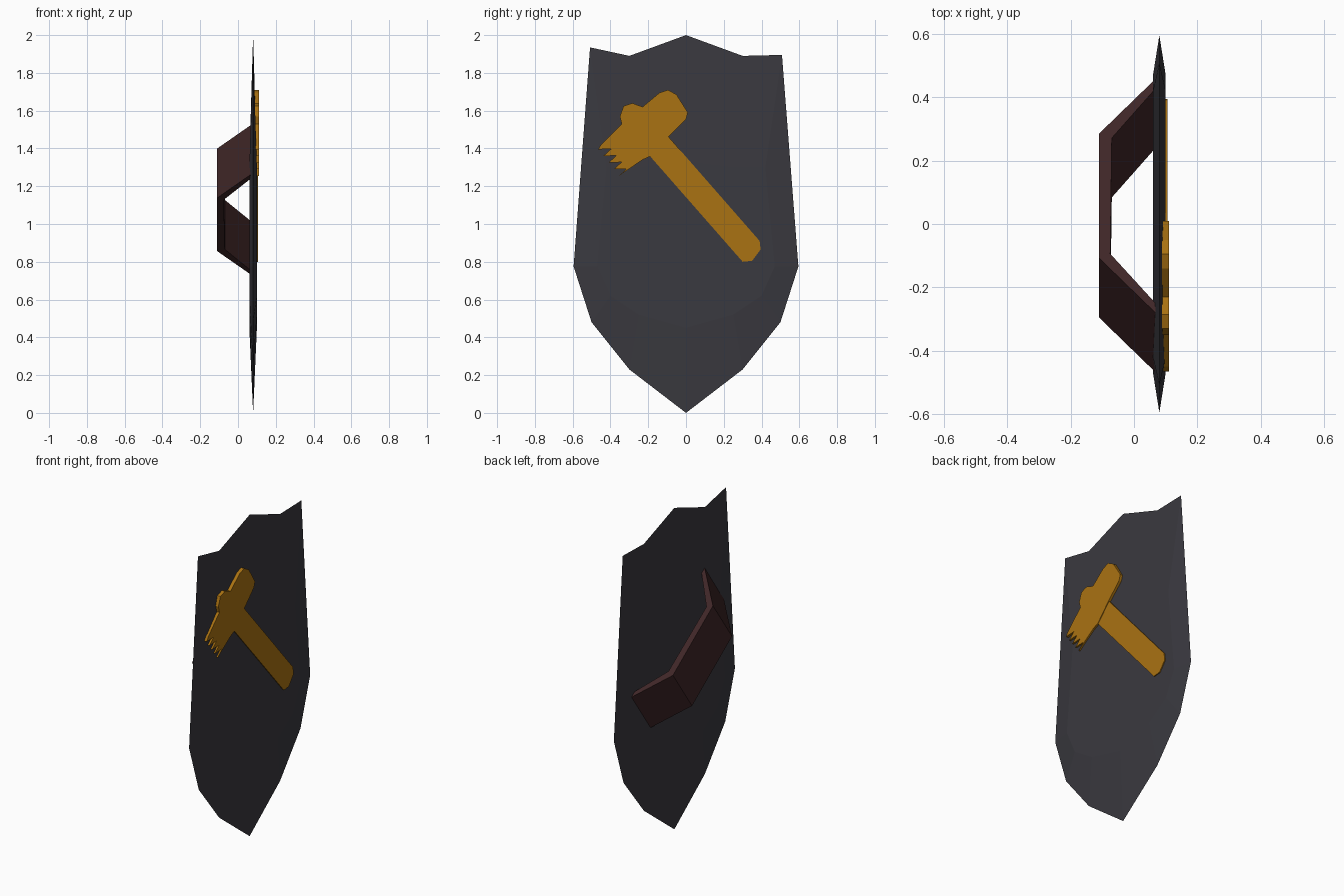
import bpy, bmesh
from mathutils import Vector

cube = bpy.data.objects.get("Cube")
if cube:
    bpy.data.objects.remove(cube, do_unlink=True)


def make_material(name, color):
    mat = bpy.data.materials.new(name)
    mat.use_nodes = True
    mat.diffuse_color = (*color, 1)
    mat.node_tree.nodes["Principled BSDF"].inputs["Base Color"].default_value = (*color, 1)
    return mat


steel = make_material("dark steel", (0.042, 0.041, 0.05))
gold = make_material("dull gold", (0.4, 0.168, 0.006))
leather = make_material("dark brown leather", (0.05, 0.019, 0.02))


def finish(name, bm, mat):
    """Turn a bmesh into a named, flat shaded object."""
    bmesh.ops.recalc_face_normals(bm, faces=bm.faces[:])
    mesh = bpy.data.meshes.new(name)
    bm.to_mesh(mesh)
    bm.free()
    mesh.materials.append(mat)
    obj = bpy.data.objects.new(name, mesh)
    bpy.context.collection.objects.link(obj)
    return obj


def bridge(bm, ring_a, ring_b):
    """Join two closed rings with quads."""
    count = len(ring_a)
    for i in range(count):
        j = (i + 1) % count
        bm.faces.new((ring_a[i], ring_a[j], ring_b[j], ring_b[i]))


def loft(name, rings, mat):
    """Skin a stack of closed rings and cap both ends."""
    bm = bmesh.new()
    loops = [[bm.verts.new(p) for p in ring] for ring in rings]
    for a, b in zip(loops, loops[1:]):
        bridge(bm, a, b)
    bm.faces.new(loops[0])
    bm.faces.new(loops[-1])
    return finish(name, bm, mat)


def mirrored(half):
    """Close a half outline by mirroring all but its two end points."""
    return half + [(-y, z) for y, z in reversed(half[1:-1])]


def at_depth(outline, x):
    return [(x, y, z) for y, z in outline]


# Shield: sharp rim around a flat core on both sides
rim = mirrored([(0, 0), (0.3, 0.23), (0.5, 0.48), (0.595, 0.775),
                (0.508, 1.895), (0.3, 1.89), (0, 2)])
rim = [(y, z + 0.04) if y < -0.5 and z > 1.5 else (y, z) for y, z in rim]
core = mirrored([(0, 0.45), (0.25, 0.52), (0.4, 0.62), (0.47, 0.775),
                 (0.42, 1.3), (0.25, 1.3), (0, 1.33)])
loft("shield_plate",
     [at_depth(core, 0.06), at_depth(rim, 0.08), at_depth(core, 0.1)], steel)

# Hammer emblem: shaft
shaft = [(-0.2, 1.37), (0.3, 0.8), (0.35, 0.805), (0.395, 0.865),
         (0.39, 0.91), (-0.1, 1.47)]
loft("emblem_shaft", [at_depth(shaft, 0.08), at_depth(shaft, 0.106)], gold)

# Hammer emblem: head with a row of teeth
first, last = Vector((-0.465, 1.395)), Vector((-0.355, 1.255))
notch, tooth_count = Vector((0.055, 0.02)), 5
teeth = []
for i in range(tooth_count):
    teeth.append(tuple(first.lerp(last, i / (tooth_count - 1))))
    if i < tooth_count - 1:
        teeth.append(tuple(first.lerp(last, (i + 0.5) / (tooth_count - 1)) + notch))
head = teeth + [(-0.23, 1.34), (-0.185, 1.36), (-0.095, 1.46), (0, 1.555),
                (0.01, 1.59), (-0.05, 1.685), (-0.095, 1.71), (-0.14, 1.695),
                (-0.23, 1.62), (-0.285, 1.64), (-0.33, 1.625), (-0.35, 1.57),
                (-0.34, 1.53), (-0.45, 1.42)]
loft("emblem_head", [at_depth(head, 0.08), at_depth(head, 0.11)], gold)

# Arm strap: bent band crossing the back at a slant
along = Vector((0, -0.812, 0.583))
across = Vector((0, 0.583, 0.812)) * 0.161
middle = Vector((0, -0.005, 1.128))
profile = [(-0.457, 0.07), (-0.242, -0.11), (0.242, -0.11), (0.457, 0.07),
           (0.42, 0.07), (0.225, -0.075), (-0.225, -0.07), (-0.42, 0.07)]
sides = [[middle + along * s + side * across + Vector((x, 0, 0)) for s, x in profile]
         for side in (-1, 1)]
loft("arm_strap", sides, leather)
